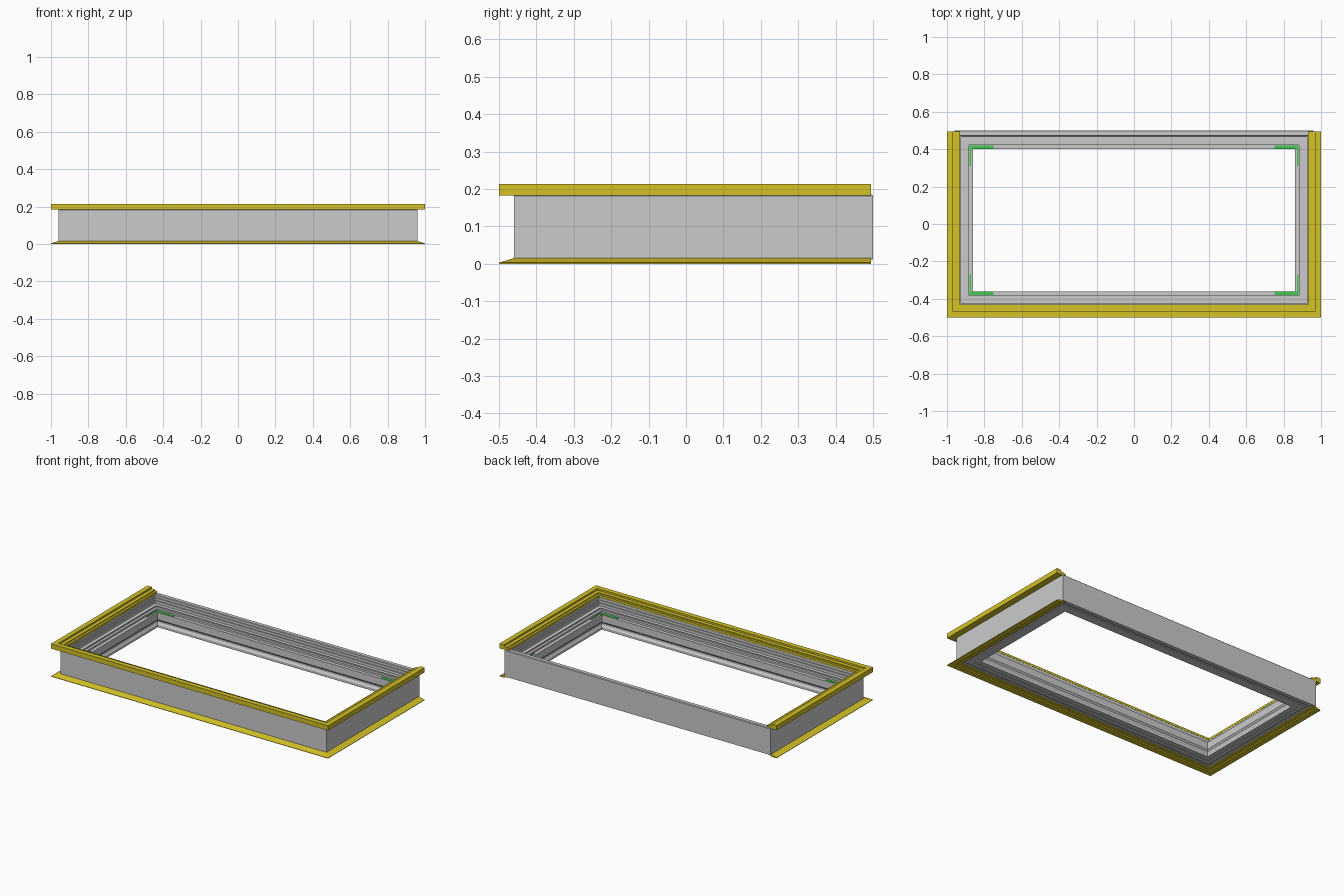
import bpy, bmesh

if "Cube" in bpy.data.objects:
    bpy.data.objects.remove(bpy.data.objects["Cube"])

# Outer wall rectangle of the frame; profiles are (inset from wall, height)
X, Y0, Y1, END = 0.96, -0.46, 0.5, 0.495


def material(name, color):
    m = bpy.data.materials.new(name)
    m.diffuse_color = color
    m.use_nodes = True
    m.node_tree.nodes["Principled BSDF"].inputs["Base Color"].default_value = m.diffuse_color
    return m


YELLOW = material("yellow_trim", (0.66, 0.54, 0.02, 1))
GREEN = material("green_seal", (0.05, 0.6, 0.08, 1))


def make(name, rings, close, mat=None):
    """Skin a list of profile rings into a mitred extrusion."""
    bm = bmesh.new()
    rows = [[bm.verts.new(p) for p in r] for r in rings]
    n, k = len(rows), len(rows[0])
    for i in range(n if close else n - 1):
        a, b = rows[i], rows[(i + 1) % n]
        for j in range(k):
            bm.faces.new((a[j], a[(j + 1) % k], b[(j + 1) % k], b[j]))
    if not close:
        bm.faces.new(rows[0])
        bm.faces.new(rows[-1][::-1])
    bmesh.ops.recalc_face_normals(bm, faces=bm.faces)
    me = bpy.data.meshes.new(name)
    bm.to_mesh(me)
    bm.free()
    ob = bpy.data.objects.new(name, me)
    bpy.context.collection.objects.link(ob)
    if mat:
        me.materials.append(mat)
    return ob


def full_frame(name, prof, mat=None):
    corners = [(-1, 0), (1, 0), (1, 1), (-1, 1)]
    rings = [[(sx * (X - d), Y1 - d if back else Y0 + d, z) for d, z in prof]
             for sx, back in corners]
    return make(name, rings, True, mat)


def three_sides(name, prof, mat):
    rings = [[(-X + d, END, z) for d, z in prof],
             [(-X + d, Y0 + d, z) for d, z in prof],
             [(X - d, Y0 + d, z) for d, z in prof],
             [(X - d, END, z) for d, z in prof]]
    return make(name, rings, False, mat)


# Grey frame: outer wall, ribbed upper wall, ledges, grooved inner wall
full_frame("main_frame", [
    (0, 0.012), (0, 0.182), (0.004, 0.186), (0.027, 0.186), (0.03, 0.182),
    (0.03, 0.166), (0.034, 0.166), (0.034, 0.161), (0.03, 0.161),
    (0.03, 0.148), (0.036, 0.148), (0.036, 0.142), (0.032, 0.142),
    (0.032, 0.128), (0.058, 0.128), (0.058, 0.132), (0.062, 0.132),
    (0.062, 0.124), (0.078, 0.124), (0.078, 0.112), (0.1, 0.112),
    (0.1, 0.066), (0.092, 0.056), (0.092, 0.044), (0.1, 0.032),
    (0.1, 0.016), (0.07, 0.016), (0.07, 0.012), (0.04, 0.012),
    (0.04, 0.018), (0.025, 0.018), (0.025, 0.012)])

# Yellow stepped top trim and sloping bottom flange, open at the back
three_sides("top_trim", [
    (-0.04, 0.183), (-0.04, 0.214), (-0.008, 0.214), (-0.008, 0.203),
    (0.016, 0.203), (0.016, 0.197), (0.03, 0.197), (0.03, 0.183)], YELLOW)
three_sides("bottom_flange", [
    (-0.04, 0), (-0.04, 0.003), (-0.001, 0.015), (0.02, 0.015),
    (0.02, 0.006), (-0.002, 0.006), (-0.006, 0)], YELLOW)

# Green L-shaped seals in the four corners of the inner ledge
O, I, L = 0.08, 0.098, 0.19
for sx, side in ((-1, "left"), (1, "right")):
    for back, end in ((0, "front"), (1, "back")):
        def pt(dx, dy):
            return sx * (X - dx), (Y1 - dy if back else Y0 + dy)
        zs = (0.111, 0.115)
        rings = []
        for a, b in ((pt(O, L), pt(O + 0.008, L)), (pt(O, O), pt(O + 0.008, I)),
                     (pt(L + 0.02, O), pt(L + 0.02, I))):
            rings.append([(*a, zs[0]), (*a, zs[1]), (*b, zs[1]), (*b, zs[0])])
        make(f"corner_seal_{end}_{side}", rings, False, GREEN)
